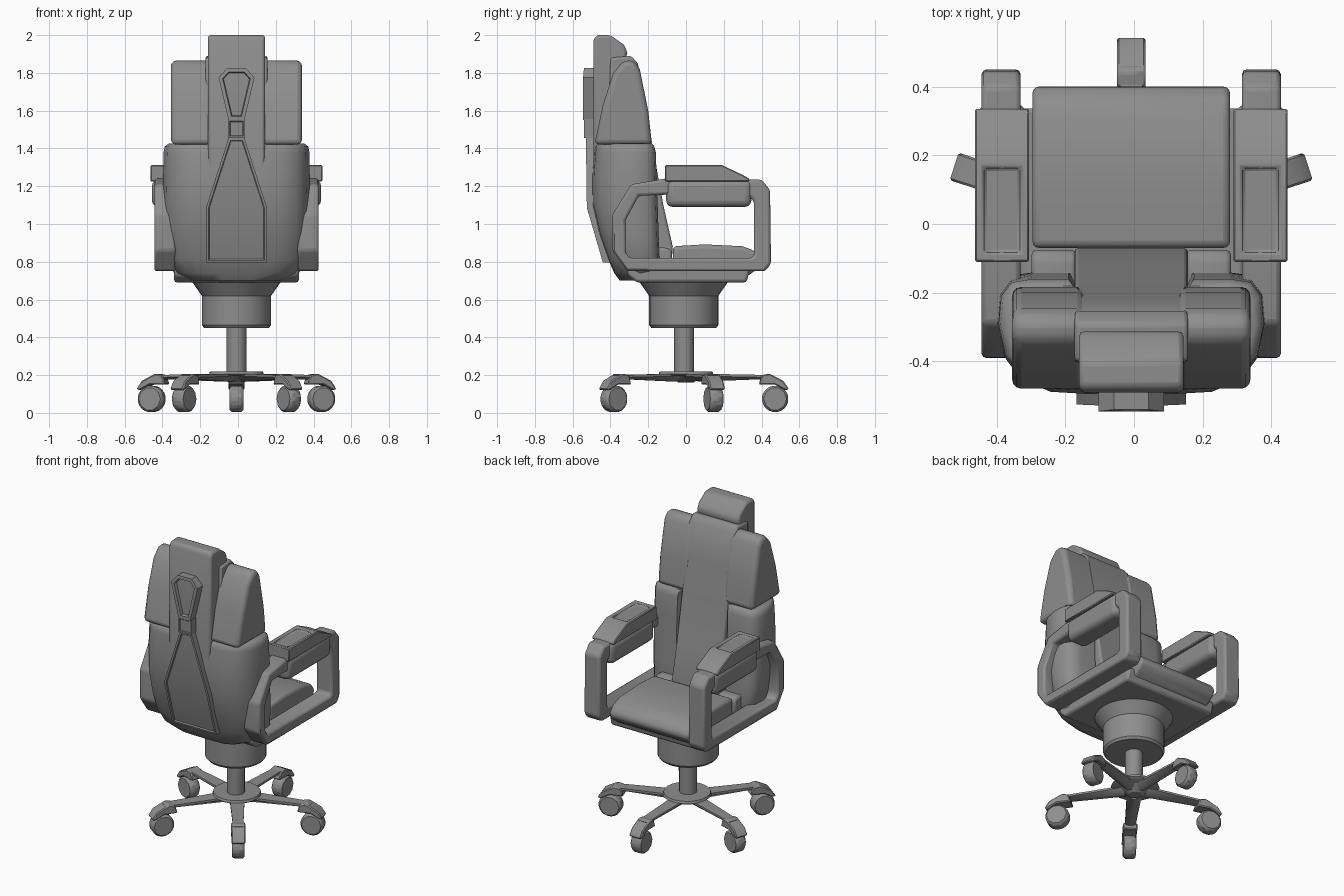
import bpy, bmesh, math
from mathutils import Matrix, Vector

if "Cube" in bpy.data.objects:
    bpy.data.objects.remove(bpy.data.objects["Cube"])

GREY = (0.27, 0.27, 0.27, 1)
mat = bpy.data.materials.new("mid_grey")
mat.use_nodes = True
mat.diffuse_color = GREY
mat.node_tree.nodes["Principled BSDF"].inputs["Base Color"].default_value = GREY
CX = -0.008


def finish(bm, name, bevel=0, segs=2, move=(CX, 0, 0), turn=0, angle=35):
    bmesh.ops.recalc_face_normals(bm, faces=bm.faces)
    bmesh.ops.transform(bm, matrix=Matrix.Rotation(turn, 4, 'Z'), verts=bm.verts)
    bmesh.ops.translate(bm, vec=move, verts=bm.verts)
    me = bpy.data.meshes.new(name)
    bm.to_mesh(me)
    bm.free()
    me.materials.append(mat)
    ob = bpy.data.objects.new(name, me)
    bpy.context.collection.objects.link(ob)
    if bevel:
        mod = ob.modifiers.new("soft_edges", 'BEVEL')
        mod.width, mod.segments, mod.limit_method = bevel, segs, 'ANGLE'
    bpy.ops.object.select_all(action='DESELECT')
    ob.select_set(True)
    bpy.context.view_layer.objects.active = ob
    bpy.ops.object.shade_smooth_by_angle(angle=math.radians(angle))
    return ob


def prism(profile, x0, x1):
    """Side profile of (y, z) points, extruded along x."""
    bm = bmesh.new()
    f = bm.faces.new([bm.verts.new((x0, y, z)) for y, z in profile])
    ext = bmesh.ops.extrude_face_region(bm, geom=[f])["geom"]
    verts = [v for v in ext if isinstance(v, bmesh.types.BMVert)]
    bmesh.ops.translate(bm, vec=(x1 - x0, 0, 0), verts=verts)
    return bm


def loft(rings):
    """Skin between rings with equal point counts, capped at both ends."""
    bm = bmesh.new()
    rows = [[bm.verts.new(p) for p in ring] for ring in rings]
    n = len(rows[0])
    for a, b in zip(rows, rows[1:]):
        for i in range(n):
            bm.faces.new((a[i], a[(i + 1) % n], b[(i + 1) % n], b[i]))
    bm.faces.new(rows[0])
    bm.faces.new(rows[-1])
    return bm


def lathe(name, profile, sides, move, bevel=0):
    rings = [[(r * math.cos(2 * math.pi * i / sides), r * math.sin(2 * math.pi * i / sides), z)
              for i in range(sides)] for r, z in profile]
    return finish(loft(rings), name, bevel, move=move)


def hull(points):
    bm = bmesh.new()
    for p in points:
        bm.verts.new(p)
    bmesh.ops.convex_hull(bm, input=bm.verts)
    return bm


# Star base: hub, legs, casters
lathe("hub_disc", [(0.13, 0.195), (0.145, 0.205), (0.14, 0.22)], 24, (CX, 0, 0))
lathe("hub_under", [(0.04, 0.16), (0.10, 0.2)], 10, (CX, 0, 0))
lathe("post", [(0.053, 0.2), (0.053, 0.46)], 20, (CX, -0.01, 0))
lathe("piston_housing", [(0.172, 0.45), (0.183, 0.465), (0.183, 0.62)], 28, (CX, -0.012, 0))
lathe("seat_cone", [(0.18, 0.615), (0.25, 0.715)], 28, (CX, -0.012, 0))

for k in range(5):
    turn = math.radians(72 * k)          # first leg points to +y
    leg = []
    for s in (-1, 1):
        leg += [(s * 0.045, 0.06, 0.208), (s * 0.045, 0.06, 0.195), (s * 0.03, 0.46, 0.2),
                (s * 0.03, 0.46, 0.187), (s * 0.012, 0.06, 0.165), (s * 0.012, 0.40, 0.178)]
    finish(hull(leg), "star_leg", turn=turn)
    hood = [(0.385, 0.15), (0.40, 0.2), (0.44, 0.208), (0.515, 0.17), (0.545, 0.125),
            (0.525, 0.12), (0.47, 0.15)]
    finish(prism(hood, -0.042, 0.042), "caster_hood", 0.006, 1, turn=turn)
    rim = [(0.472 + 0.073 * math.cos(math.tau * i / 10), 0.074 + 0.073 * math.sin(math.tau * i / 10))
           for i in range(10)]
    finish(prism(rim, -0.037, 0.037), "caster_wheel", 0.012, 1, turn=turn)

# Seat
pan = [(-0.31, 0.73), (-0.26, 0.69), (0.32, 0.69), (0.34, 0.77), (-0.31, 0.77)]
finish(prism(pan, -0.33, 0.33), "seat_pan", 0.015)
cushion = [(-0.07, 0.72), (0.32, 0.72), (0.39, 0.77), (0.405, 0.81), (0.37, 0.855), (0.30, 0.882),
           (0.1, 0.892), (-0.07, 0.882)]
finish(prism(cushion, -0.288, 0.288), "seat_cushion", 0.025, 3)
for s in (-1, 1):
    block = [(-0.22, 0.74), (-0.075, 0.74), (-0.075, 0.86), (-0.1, 0.875), (-0.22, 0.875)]
    finish(prism(block, s * 0.16, s * 0.29), "seat_rear_block", 0.02)

# Lower back shell: half outline (sideways, back-to-front), mirrored, stacked by height
half = [(0.3, 0), (0.6, 0.02), (0.82, 0.12), (0.95, 0.32), (1, 0.6), (0.98, 0.85), (0.9, 0.97),
        (0.75, 1), (0.47, 1), (0.43, 0.86)]
outline = half + [(-u, v) for u, v in reversed(half)]
levels = [(0.70, 0.24, -0.35, -0.17), (0.74, 0.33, -0.38, -0.15), (0.82, 0.375, -0.415, -0.14),
          (0.95, 0.385, -0.46, -0.145), (1.1, 0.39, -0.495, -0.15), (1.25, 0.388, -0.495, -0.155),
          (1.38, 0.386, -0.485, -0.16), (1.41, 0.38, -0.48, -0.167), (1.425, 0.36, -0.465, -0.18)]
finish(loft([[(u * w, b + v * (f - b), z) for u, v in outline] for z, w, b, f in levels]),
       "lower_back_shell", angle=45)

# Upper back wings
wing = [(-0.485, 1.42), (-0.18, 1.42), (-0.2, 1.6), (-0.245, 1.82), (-0.275, 1.865), (-0.33, 1.865),
        (-0.385, 1.8), (-0.44, 1.63)]
for s in (-1, 1):
    finish(prism(wing, s * 0.13, s * 0.347), "upper_back_wing", 0.035, 3)

# Centre panel, spine and headrest
panel = [(-0.35, 0.74), (-0.08, 0.74), (-0.07, 0.88), (-0.12, 1.1), (-0.175, 1.4), (-0.215, 1.65),
         (-0.255, 1.85), (-0.29, 1.89), (-0.4, 1.88), (-0.42, 1.2)]
finish(prism(panel, -0.165, 0.165), "centre_panel", 0.012)
spine = [(-0.49, 1.15), (-0.49, 1.97), (-0.475, 2.0), (-0.40, 2.0), (-0.33, 1.95), (-0.31, 1.91),
         (-0.325, 1.85), (-0.34, 1.15)]
finish(prism(spine, -0.152, 0.152), "headrest_spine", 0.015)


# Raised ornament plates on the rear, each with a sunken field inside a rim
def plate(name, rows, rim, sink):
    """Rows of (half width, y, z) from top to bottom."""
    bm = bmesh.new()
    pairs = [[bm.verts.new((s * w, y, z)) for s in (-1, 1)] for w, y, z in rows]
    faces = [bm.faces.new((a[0], b[0], b[1], a[1])) for a, b in zip(pairs, pairs[1:])]
    ext = bmesh.ops.extrude_face_region(bm, geom=faces, use_keep_orig=True)["geom"]
    for v in ext:
        if isinstance(v, bmesh.types.BMVert):
            v.co.y += 0.09
    bmesh.ops.recalc_face_normals(bm, faces=bm.faces)
    bmesh.ops.inset_region(bm, faces=faces, thickness=rim, use_even_offset=True)
    bmesh.ops.inset_region(bm, faces=faces, thickness=0.004, depth=-sink, use_even_offset=True)
    finish(bm, name, angle=25)


plate("ornament_loop", [(0.05, -0.54, 1.825), (0.095, -0.545, 1.775), (0.042, -0.545, 1.55)], 0.02, 0.02)
plate("ornament_neck", [(0.046, -0.54, 1.555), (0.046, -0.54, 1.455)], 0.01, 0.004)
plate("ornament_blade", [(0.042, -0.53, 1.455), (0.16, -0.525, 1.09), (0.16, -0.44, 0.795)], 0.013, 0.008)

# Arm frames and pads
outer = [(0.40, 1.235), (0.445, 1.18), (0.45, 0.79), (0.42, 0.75), (-0.31, 0.75), (-0.39, 0.86),
         (-0.39, 1.05), (-0.29, 1.21), (-0.11, 1.24)]
inner = [(0.34, 1.14), (0.36, 1.12), (0.36, 0.83), (0.34, 0.82), (-0.30, 0.82), (-0.32, 0.85),
         (-0.32, 1.02), (-0.25, 1.15), (-0.11, 1.155)]
for s in (-1, 1):
    bm = bmesh.new()
    loops = [[bm.verts.new((x, y, z)) for y, z in pts]
             for x, pts in ((s * 0.322, outer), (s * 0.322, inner), (s * 0.435, inner), (s * 0.435, outer))]
    for j in range(4):
        a, b = loops[j], loops[(j + 1) % 4]
        for i in range(len(outer)):
            m = (i + 1) % len(outer)
            bm.faces.new((a[i], a[m], b[m], b[i]))
    finish(bm, "arm_frame", 0.022, 2)

    core = [(-0.105, 1.09), (0.345, 1.09), (0.35, 1.235), (-0.105, 1.235)]
    finish(prism(core, s * 0.302, s * 0.448), "arm_pad_core", 0.035, 3)

    top = [(-0.11, 1.225), (0.335, 1.225), (0.335, 1.24), (0.30, 1.26), (0.19, 1.312), (-0.11, 1.312)]
    bm = prism(top, s * 0.297, s * 0.455)
    bmesh.ops.recalc_face_normals(bm, faces=bm.faces)
    flat = [f for f in bm.faces if f.normal.z > 0.99]
    bmesh.ops.inset_region(bm, faces=flat, thickness=0.025, use_even_offset=True)
    bmesh.ops.inset_region(bm, faces=flat, thickness=0.006, depth=-0.012, use_even_offset=True)
    finish(bm, "arm_pad_top", 0.005, 1)
